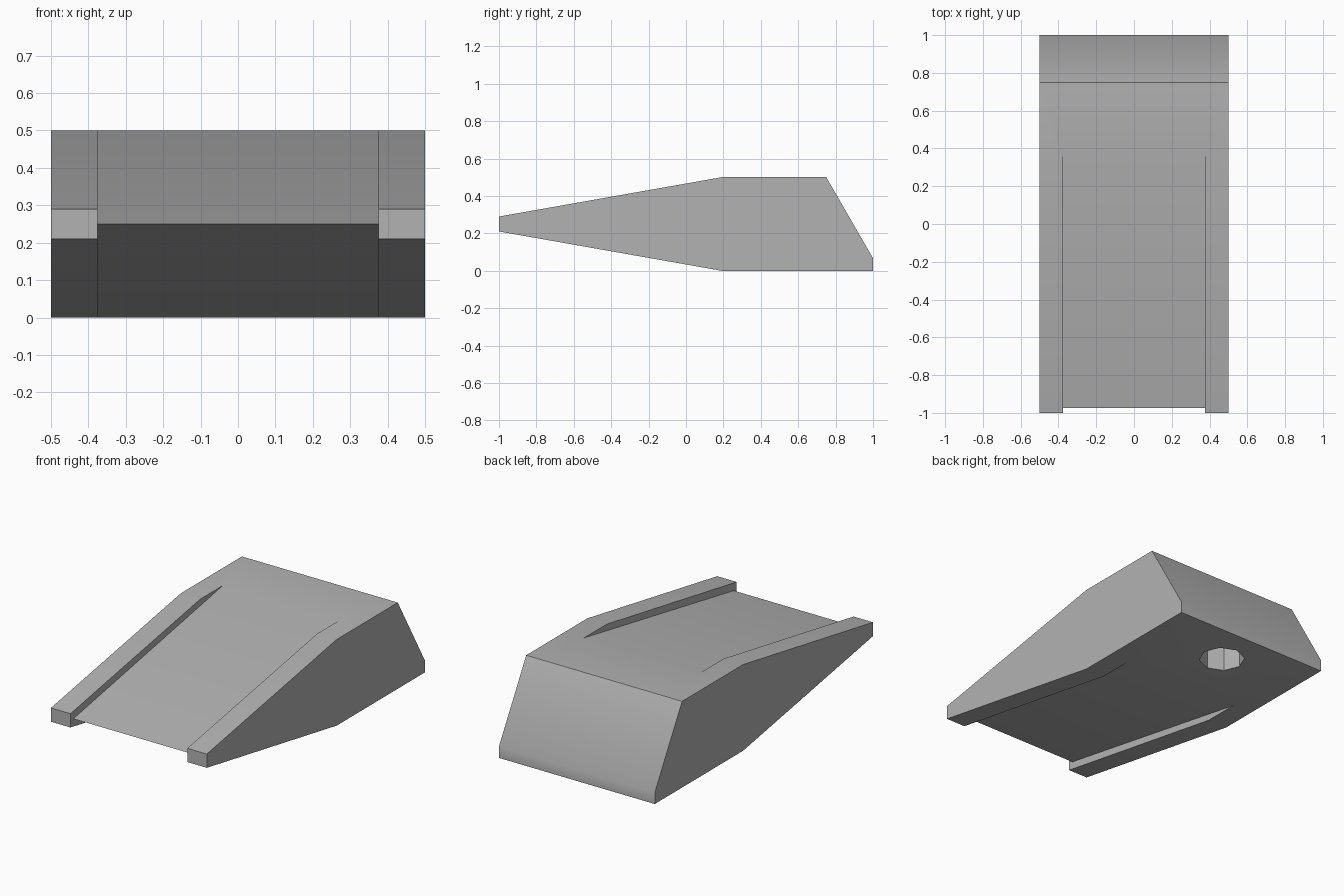
import bpy
import bmesh
import math

cube = bpy.data.objects.get("Cube")
if cube:
    bpy.data.objects.remove(cube, do_unlink=True)

grey = bpy.data.materials.new("plain grey")
grey.use_nodes = True
color = (0.45, 0.45, 0.45, 1)
grey.diffuse_color = color
grey.node_tree.nodes["Principled BSDF"].inputs["Base Color"].default_value = color


def make_object(name, bm):
    bmesh.ops.recalc_face_normals(bm, faces=bm.faces)
    mesh = bpy.data.meshes.new(name)
    bm.to_mesh(mesh)
    bm.free()
    mesh.materials.append(grey)
    obj = bpy.data.objects.new(name, mesh)
    bpy.context.collection.objects.link(obj)
    return obj


def extrude_profile(name, profile, half_width):
    """Sweep a (y, z) side profile across x."""
    bm = bmesh.new()
    face = bm.faces.new([bm.verts.new((-half_width, y, z)) for y, z in profile])
    swept = bmesh.ops.extrude_face_region(bm, geom=[face])["geom"]
    verts = [v for v in swept if isinstance(v, bmesh.types.BMVert)]
    bmesh.ops.translate(bm, verts=verts, vec=(2 * half_width, 0, 0))
    return make_object(name, bm)


def cut(target, cutter):
    bpy.context.view_layer.objects.active = target
    mod = target.modifiers.new("cut", "BOOLEAN")
    mod.operation = "DIFFERENCE"
    mod.solver = "EXACT"
    mod.object = cutter
    bpy.ops.object.modifier_apply(modifier=mod.name)
    bpy.data.objects.remove(cutter, do_unlink=True)


# Wedge body with blunt front prongs and a slanted back
body = extrude_profile("wedge_body", [
    (-1, 0.21), (-1, 0.29), (0.19, 0.5), (0.75, 0.5),
    (1, 0.067), (1, 0), (0.19, 0)], 0.5)

# Sunken middle panel, tapering to a sharp front edge above and below
tip, end = -0.973, 0.4
far = tip + (end - tip) * 1.04
cut(body, extrude_profile("panel_cutter", [
    (tip, 0.25), (far, 0.51), (-1.2, 0.51), (-1.2, -0.01), (far, -0.01)], 0.375))

# Eight-sided peg hole in the underside
bm = bmesh.new()
bmesh.ops.create_cone(bm, cap_ends=True, segments=8, radius1=0.125,
                      radius2=0.125, depth=0.5)
bmesh.ops.translate(bm, verts=bm.verts, vec=(0, 0.75, 0))
cut(body, make_object("hole_cutter", bm))

# Soft shading over the shallow bends only
bpy.ops.object.select_all(action="DESELECT")
body.select_set(True)
bpy.context.view_layer.objects.active = body
bpy.ops.object.shade_smooth_by_angle(angle=math.radians(35))
